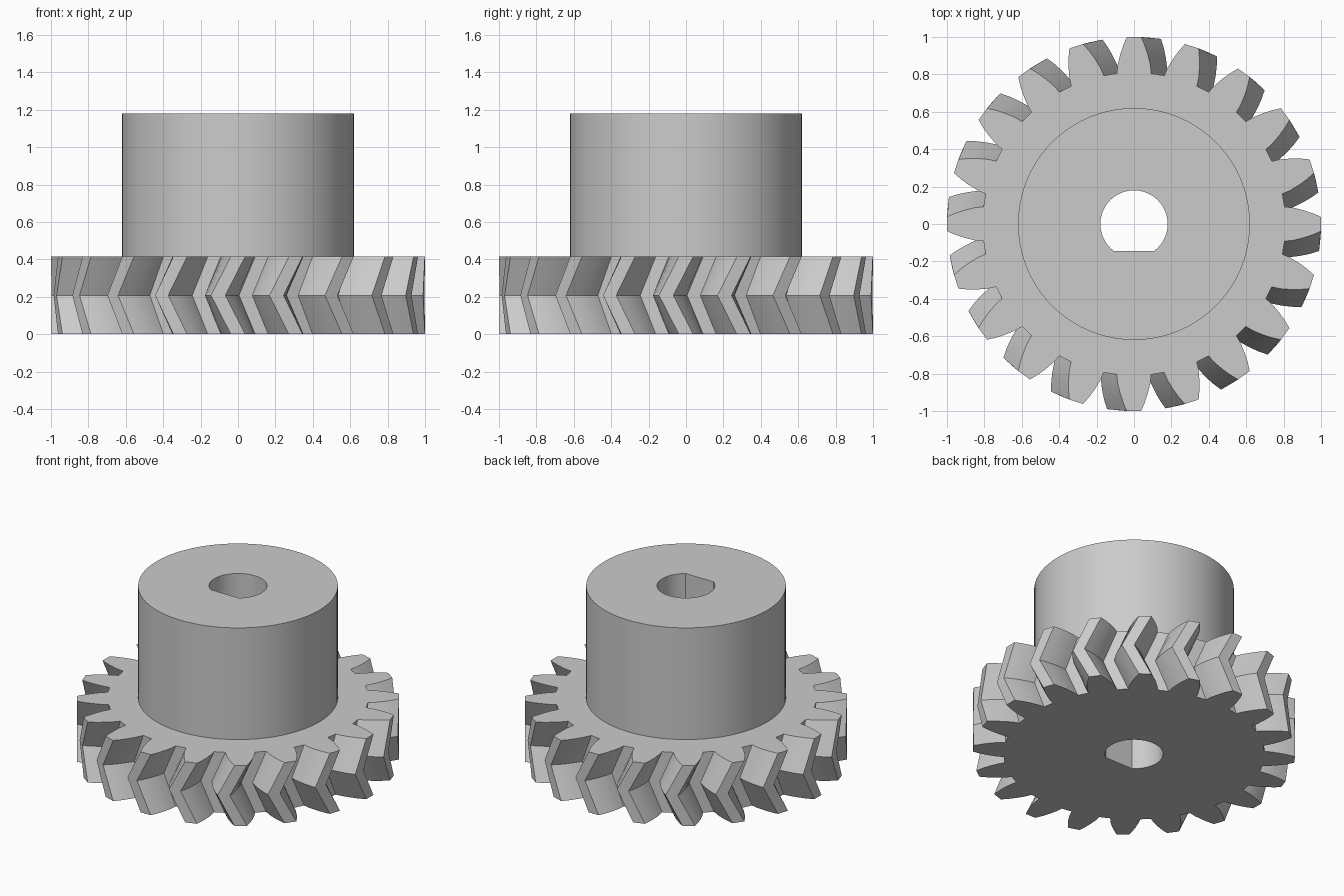
import bpy
import bmesh
from math import sin, cos, asin, pi, radians

cube = bpy.data.objects.get("Cube")
if cube:
    bpy.data.objects.remove(cube, do_unlink=True)

TEETH = 20
GEAR_H, TOTAL_H = 0.415, 1.18
HUB_R, BORE_R, BORE_FLAT = 0.62, 0.18, 0.145
TWIST = radians(-6.1)

steel = bpy.data.materials.new("plain grey")
steel.use_nodes = True
grey = (0.6, 0.6, 0.6, 1)
steel.diffuse_color = grey
steel.node_tree.nodes["Principled BSDF"].inputs["Base Color"].default_value = grey


def polar(r, a):
    return (r * cos(a), r * sin(a))


def circle(r, n):
    return [polar(r, 2 * pi * i / n) for i in range(n)]


def tooth_outline(turn):
    # Half flank as (radius, half angle in degrees), mirrored for each tooth
    flank = [(0.81, 6.5), (0.855, 5.85), (0.909, 4.65), (0.955, 3.5), (1.0, 2.2)]
    pts = []
    for t in range(TEETH):
        mid = 2 * pi * t / TEETH + turn
        pts += [polar(r, mid - radians(a)) for r, a in flank]
        pts += [polar(r, mid + radians(a)) for r, a in reversed(flank)]
    return pts


def bore_outline(n=40):
    # Round hole with one flat side toward the front
    start = -asin(BORE_FLAT / BORE_R)
    sweep = pi - 2 * start
    return [polar(BORE_R, start + sweep * i / n) for i in range(n + 1)]


def loop(bm, pts, z):
    return [bm.verts.new((x, y, z)) for x, y in pts]


def wall(bm, low, high, inward=False):
    n = len(low)
    for i in range(n):
        j = (i + 1) % n
        quad = [low[i], low[j], high[j], high[i]]
        bm.faces.new(quad[::-1] if inward else quad)


def cap(bm, outer, inner, up):
    edges = []
    for ring in (outer, inner):
        for a, b in zip(ring, ring[1:] + ring[:1]):
            edges.append(bm.edges.get((a, b)) or bm.edges.new((a, b)))
    made = bmesh.ops.triangle_fill(bm, edges=edges, use_beauty=True, normal=(0, 0, up))
    for f in made["geom"]:
        if isinstance(f, bmesh.types.BMFace):
            f.normal_update()
            if f.normal.z * up < 0:
                f.normal_flip()


def finish(bm, name):
    mesh = bpy.data.meshes.new(name)
    bm.to_mesh(mesh)
    bm.free()
    mesh.materials.append(steel)
    obj = bpy.data.objects.new(name, mesh)
    bpy.context.collection.objects.link(obj)
    bpy.ops.object.select_all(action="DESELECT")
    obj.select_set(True)
    bpy.context.view_layer.objects.active = obj
    bpy.ops.object.shade_smooth_by_angle(angle=radians(30))


hub_ring, bore = circle(HUB_R, 80), bore_outline()

# Toothed wheel: two opposite helical halves meeting at mid height
bm = bmesh.new()
bottom = loop(bm, tooth_outline(0), 0)
middle = loop(bm, tooth_outline(TWIST), GEAR_H / 2)
top = loop(bm, tooth_outline(0), GEAR_H)
wall(bm, bottom, middle)
wall(bm, middle, top)
bore_low, bore_high = loop(bm, bore, 0), loop(bm, bore, GEAR_H)
wall(bm, bore_low, bore_high, inward=True)
cap(bm, bottom, bore_low, -1)
cap(bm, top, loop(bm, hub_ring, GEAR_H), 1)
finish(bm, "herringbone_wheel")

# Hub: plain cylinder rising from the wheel, open where it joins it
bm = bmesh.new()
hub_low, hub_high = loop(bm, hub_ring, GEAR_H), loop(bm, hub_ring, TOTAL_H)
bore_low, bore_high = loop(bm, bore, GEAR_H), loop(bm, bore, TOTAL_H)
wall(bm, hub_low, hub_high)
wall(bm, bore_low, bore_high, inward=True)
cap(bm, hub_high, bore_high, 1)
finish(bm, "shaft_hub")
